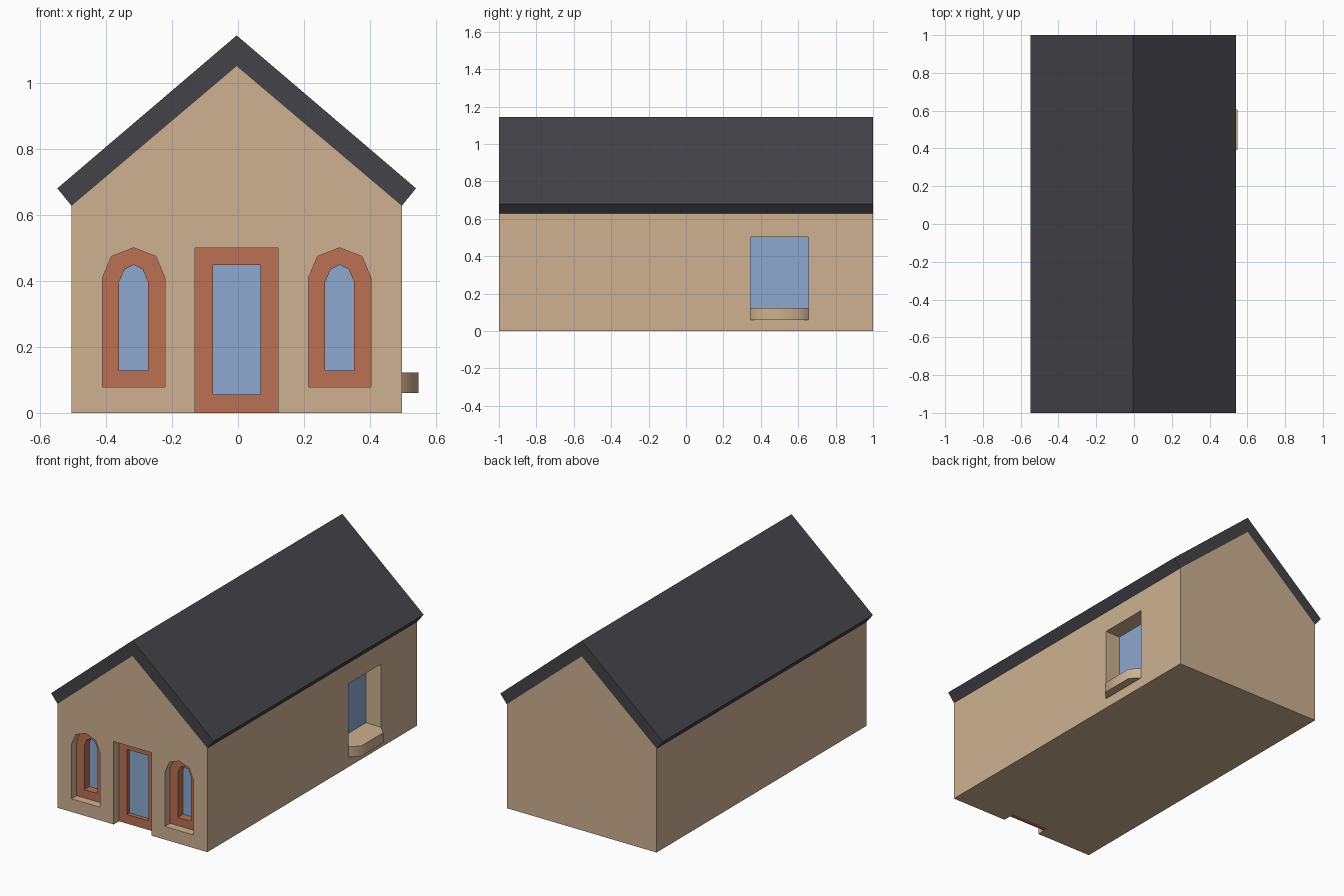
import bpy, bmesh, math

if "Cube" in bpy.data.objects:
    bpy.data.objects.remove(bpy.data.objects["Cube"])

CX = -0.004          # centre line of the house (the sill widens the right side)
FRONT = -1.0


def material(name, r, g, b):
    lin = [c / 255 / 12.92 if c / 255 <= 0.04045 else ((c / 255 + 0.055) / 1.055) ** 2.4
           for c in (r, g, b)]
    m = bpy.data.materials.new(name)
    m.diffuse_color = (*lin, 1)
    m.use_nodes = True
    m.node_tree.nodes["Principled BSDF"].inputs["Base Color"].default_value = m.diffuse_color
    return m


TAN = material("tan_wall", 205, 177, 145)
BRICK = material("brick_trim", 187, 112, 83)
GLASS = material("blue_glass", 141, 168, 209)
SLATE = material("dark_roof", 68, 67, 72)


def place(axis, u, v, d):
    return {'x': (d, u, v), 'y': (u, d, v), 'z': (u, v, d)}[axis]


def finish(name, bm, mat):
    bmesh.ops.recalc_face_normals(bm, faces=bm.faces)
    me = bpy.data.meshes.new(name)
    bm.to_mesh(me)
    bm.free()
    me.materials.append(mat)
    ob = bpy.data.objects.new(name, me)
    bpy.context.collection.objects.link(ob)
    return ob


def prism(name, pts, axis, a, b, mat):
    """Extrude an outline along an axis from a to b."""
    bm = bmesh.new()
    lo = [bm.verts.new(place(axis, u, v, a)) for u, v in pts]
    hi = [bm.verts.new(place(axis, u, v, b)) for u, v in pts]
    bm.faces.new(lo)
    bm.faces.new(hi)
    for i in range(len(pts)):
        j = (i + 1) % len(pts)
        bm.faces.new((lo[i], lo[j], hi[j], hi[i]))
    return finish(name, bm, mat)


def frame(name, outer, inner, a, b, mat):
    """Frame between two outlines with equal point counts, facing y."""
    bm = bmesh.new()
    loops = [[bm.verts.new((u, d, v)) for u, v in pts]
             for pts, d in ((outer, a), (inner, a), (inner, b), (outer, b))]
    n = len(outer)
    for k in range(4):
        p, q = loops[k], loops[(k + 1) % 4]
        for i in range(n):
            j = (i + 1) % n
            bm.faces.new((p[i], p[j], q[j], q[i]))
    return finish(name, bm, mat)


def arch(cx, half, z0, spring, shoulder_x, shoulder_z, top):
    return [(cx - half, z0), (cx + half, z0), (cx + half, spring),
            (cx + shoulder_x, shoulder_z), (cx, top),
            (cx - shoulder_x, shoulder_z), (cx - half, spring)]


def rect(u0, u1, v0, v1):
    return [(u0, v0), (u1, v0), (u1, v1), (u0, v1)]


def cut(target, cutter):
    mod = target.modifiers.new("cut", 'BOOLEAN')
    mod.operation = 'DIFFERENCE'
    mod.solver = 'EXACT'
    mod.object = cutter
    bpy.context.view_layer.objects.active = target
    bpy.ops.object.modifier_apply(modifier=mod.name)
    bpy.data.objects.remove(cutter)


# Walls with gables
walls = prism("walls", [(CX - 0.5, 0), (CX + 0.5, 0), (CX + 0.5, 0.627),
                        (CX, 1.05), (CX - 0.5, 0.627)], 'y', -1, 1, TAN)

# Roof
prism("roof", [(CX - 0.5, 0.627), (CX, 1.05), (CX + 0.5, 0.627),
               (CX + 0.543, 0.68), (CX, 1.143), (CX - 0.543, 0.68)], 'y', -1, 1, SLATE)

# Arched front windows: recess, frame and glass
for side, s in (("left", -1), ("right", 1)):
    c = CX + s * 0.312
    outer = arch(c, 0.095, 0.079, 0.408, 0.067, 0.474, 0.5)
    inner = arch(c, 0.044, 0.129, 0.397, 0.027, 0.435, 0.448)
    cut(walls, prism("cutter", outer, 'y', FRONT - 0.1, FRONT + 0.105, TAN))
    frame(side + "_window_frame", outer, inner, FRONT + 0.05, FRONT + 0.105, BRICK)
    prism(side + "_window_glass", inner, 'y', FRONT + 0.1, FRONT + 0.105, GLASS)

# Front door
cut(walls, prism("cutter", rect(CX - 0.1255, CX + 0.1255, -0.1, 0.5),
                 'y', FRONT - 0.1, FRONT + 0.08, TAN))
door_hole = rect(CX - 0.072, CX + 0.072, 0.055, 0.448)
frame("door_frame", rect(CX - 0.1255, CX + 0.1255, 0, 0.5), door_hole,
      FRONT + 0.05, FRONT + 0.08, BRICK)
prism("door_glass", door_hole, 'y', FRONT + 0.075, FRONT + 0.08, GLASS)

# Side window recess and glass
X = CX + 0.5
opening = rect(0.344, 0.654, 0.122, 0.502)
cut(walls, prism("cutter", opening, 'x', X - 0.105, X + 0.1, TAN))
prism("side_window_glass", opening, 'x', X - 0.105, X - 0.1, GLASS)

# Side window sill with softened corners
sill = prism("side_window_sill", [(X, 0.344), (0.547, 0.394), (0.547, 0.604), (X, 0.654)],
             'z', 0.06, 0.122, TAN)
bpy.ops.object.select_all(action='DESELECT')
sill.select_set(True)
bpy.context.view_layer.objects.active = sill
bpy.ops.object.shade_smooth_by_angle(angle=math.radians(60))
